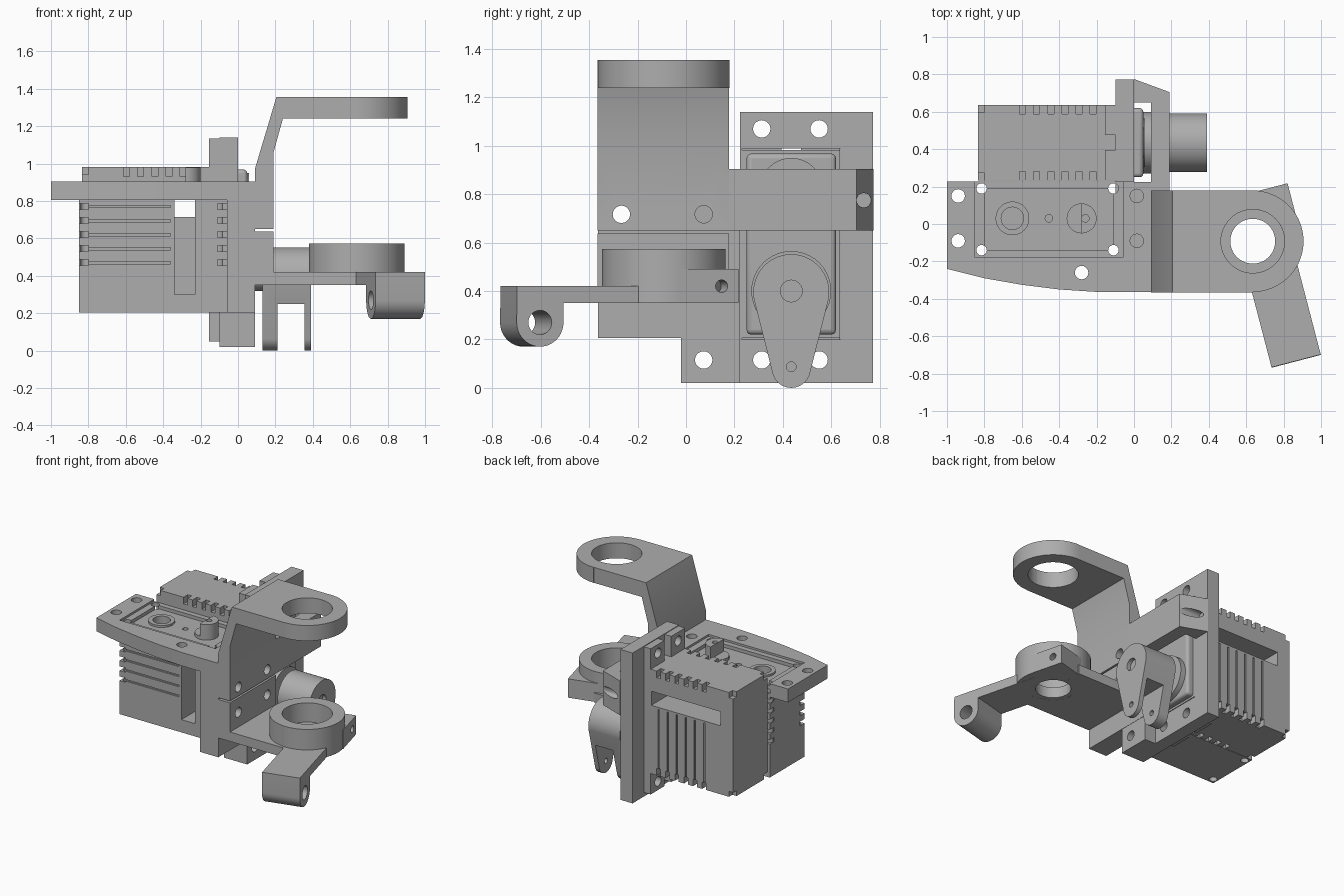
import bpy, bmesh, math
from mathutils import Matrix, Vector

if "Cube" in bpy.data.objects:
    bpy.data.objects.remove(bpy.data.objects["Cube"])

grey = bpy.data.materials.new("mid grey")
grey.use_nodes = True
grey.diffuse_color = (0.42, 0.42, 0.42, 1)
grey.node_tree.nodes["Principled BSDF"].inputs["Base Color"].default_value = grey.diffuse_color


# Each solid is a (profile points, axis, start, end) prism; profile axes follow cyclic pairs below
PAIR = {"x": (1, 2), "y": (0, 2), "z": (0, 1)}


def prism(points, axis, lo, hi):
    return (points, axis, lo, hi)


def box(x0, x1, y0, y1, z0, z1):
    return prism([(x0, y0), (x1, y0), (x1, y1), (x0, y1)], "z", z0, z1)


def arc(a, b, r, start=0, end=360, n=40):
    steps = n if end - start == 360 else n + 1
    angles = [math.radians(start + (end - start) * i / n) for i in range(steps)]
    return [(a + r * math.cos(t), b + r * math.sin(t)) for t in angles]


def rod(axis, a, b, r, lo, hi, n=40):
    return prism(arc(a, b, r, n=n), axis, lo, hi)


def solid_object(name, solids, matrix=None):
    bm = bmesh.new()
    for points, axis, lo, hi in solids:
        i, j = PAIR[axis]
        k = "xyz".index(axis)
        verts = []
        for a, b in points:
            co = Vector((0, 0, 0))
            co[i], co[j], co[k] = a, b, lo
            verts.append(bm.verts.new(co))
        face = bm.faces.new(verts)
        top = bmesh.ops.extrude_face_region(bm, geom=[face])["geom"]
        shift = Vector((0, 0, 0))
        shift[k] = hi - lo
        bmesh.ops.translate(bm, vec=shift, verts=[v for v in top if isinstance(v, bmesh.types.BMVert)])
    bmesh.ops.recalc_face_normals(bm, faces=bm.faces)
    if matrix:
        bm.transform(matrix)
    mesh = bpy.data.meshes.new(name)
    bm.to_mesh(mesh)
    bm.free()
    obj = bpy.data.objects.new(name, mesh)
    bpy.context.scene.collection.objects.link(obj)
    return obj


def part(name, solids, cuts=(), matrix=None):
    obj = solid_object(name, solids, matrix)
    bpy.context.view_layer.objects.active = obj
    if cuts:
        cutter = solid_object(name + "_cutter", cuts, matrix)
        cutter.hide_render = True
        mod = obj.modifiers.new("cut", "BOOLEAN")
        mod.operation, mod.solver, mod.use_self = "DIFFERENCE", "EXACT", True
        mod.object = cutter
        bpy.ops.object.modifier_apply(modifier=mod.name)
        bpy.data.objects.remove(cutter)
    obj.data.materials.clear()
    obj.data.materials.append(grey)
    bpy.ops.object.select_all(action="DESELECT")
    obj.select_set(True)
    bpy.ops.object.shade_smooth_by_angle(angle=math.radians(30))
    return obj


# Front servo: upright case with edge notches, thin grooves and a slot through it
AX0, AX1, AY0, AY1 = -0.85, -0.06, -0.18, 0.228
cuts = [box(-0.34, -0.23, -0.3, 0.3, 0.3, 0.81)]
for i in range(6):
    z = 0.47 + 0.075 * i
    for x in (AX0, AX1):
        for y in (AY0, AY1):
            cuts.append(box(x - 0.05, x + 0.05, y - 0.05, y + 0.05, z - 0.016, z + 0.016))
    cuts.append(box(AX0 + 0.04, -0.36, AY0 - 0.03, AY0 + 0.01, z - 0.006, z + 0.006))
cuts.append(box(-0.8, -0.11, -0.14, 0.19, 0.865, 1))
cuts += [rod("z", -0.65, 0.03, 0.06, 0.8, 1), rod("z", -0.455, 0.03, 0.02, 0.82, 1, 16)]
cuts += [rod("z", x, y, 0.028, 0.1, 1, 16) for x in (-0.815, -0.11) for y in (-0.14, 0.19)]
part("front_servo_case", [box(AX0, AX1, AY0, AY1, 0.205, 0.89)], cuts)
part("front_servo_collar", [rod("z", -0.65, 0.03, 0.09, 0.85, 0.88)],
     [rod("z", -0.65, 0.03, 0.06, 0.8, 1)])
part("front_servo_post", [rod("z", -0.28, 0.03, 0.08, 0.85, 0.98)],
     [box(-0.4, -0.28, -0.1, 0.2, 0.89, 1), rod("z", -0.26, 0.03, 0.02, 0.93, 1, 16)])

# Rear servo: the same case lying along x
BY0, BY1, BZ0, BZ1 = 0.232, 0.637, 0.205, 0.982
cuts = [box(-0.73, -0.16, 0.1, 0.8, 0.715, 0.82)]
for i in range(6):
    x = -0.595 + 0.075 * i
    for y in (BY0, BY1):
        for z in (BZ0, BZ1):
            cuts.append(box(x - 0.016, x + 0.016, y - 0.05, y + 0.05, z - 0.05, z + 0.05))
    cuts.append(box(x - 0.006, x + 0.006, BY1 - 0.01, BY1 + 0.03, 0.24, 0.7))
for y in (BY0, BY1):
    for z in (BZ0, BZ1):
        cuts.append(box(-0.9, -0.8, y - 0.04, y + 0.04, z - 0.04, z + 0.04))
part("rear_servo_case", [box(-0.835, 0, BY0, BY1, BZ0, BZ1)], cuts)
cover = part("rear_servo_cover", [box(-0.02, 0.05, 0.25, 0.62, 0.22, 0.968)])
mod = cover.modifiers.new("soft edges", "BEVEL")
mod.width, mod.segments = 0.02, 3
part("rear_servo_gear_cap", [rod("x", 0.435, 0.4, 0.165, 0.04, 0.09),
                             rod("x", 0.435, 0.4, 0.08, 0.08, 0.14),
                             rod("x", 0.435, 0.82, 0.13, 0.04, 0.06)])

# Rear servo mounting tabs
SCREWS = [(y, z) for y in (0.313, 0.55) for z in (0.115, 1.07)]
tabs = [box(-0.155, -0.1, y0, y1, z0, z1)
        for y0, y1 in ((BY0, 0.395), (0.475, BY1)) for z0, z1 in ((0.05, 0.21), (0.975, 1.135))]
part("rear_servo_tabs", tabs, [rod("x", y, z, 0.036, -0.3, 0.3, 20) for y, z in SCREWS])

# Rear frame around the lying servo, and its foot block
part("rear_frame", [box(-0.1, 0, 0.224, 0.772, 0.02, 1.14)],
     [box(-0.3, 0.3, 0.231, 0.638, 0.2, 0.988)]
     + [rod("x", y, z, 0.036, -0.3, 0.3, 20) for y, z in SCREWS])
part("foot_block", [box(-0.1, 0.09, -0.02, 0.224, 0.02, 0.205)],
     [rod("x", 0.073, 0.115, 0.036, -0.3, 0.3, 20)])

# Curved-edge top plate
outline = [(-1, -0.24), (-0.8, -0.29), (-0.6, -0.325), (-0.4, -0.35), (-0.2, -0.363),
           (0, -0.363), (0, 0.228), (-1, 0.228)]
holes = [(-0.94, 0.15), (-0.94, -0.09), (-0.28, -0.26)]
part("top_plate", [prism(outline, "z", 0.805, 0.905)],
     [box(AX0, 0.1, AY0, 0.4, 0.7, 1), box(AX1, 0.1, -0.5, 0.4, 0.7, 1)]
     + [rod("z", x, y, 0.036, 0.7, 1, 20) for x, y in holes])

# Upright wall joining the two mounts
WALL_HOLES = [rod("x", y, z, 0.036, -0.3, 0.3, 20) for y in (-0.267, 0.073) for z in (0.53, 0.717)]
part("upright_wall", [box(AX1, 0.092, -0.363, 0.224, 0.205, 0.905)],
     WALL_HOLES + [rod("z", 0.015, y, 0.036, 0.8, 1, 20) for y in (-0.09, 0.15)])

# Upper arm: bent strip with a rounded end and a ring hole
CX, CY = 0.635, -0.092
bend = [(0.09, 0.65), (0.19, 0.65), (0.19, 1.06), (0.24, 1.24), (CX, 1.24),
        (CX, 1.355), (0.205, 1.355), (0.09, 0.97)]
part("upper_arm_strip", [prism(bend, "y", -0.365, 0.178)],
     WALL_HOLES + [rod("z", CX, CY, 0.17, 1.1, 1.5, 48)])
part("upper_arm_end", [prism(arc(CX, CY, 0.2715, -90, 90), "z", 1.24, 1.355)],
     [rod("z", CX, CY, 0.17, 1.1, 1.5, 48)])

# Strap bracing the upper arm to the rear frame
strap = [(0.09, 0.17), (0.19, 0.17), (0.19, 0.705), (0, 0.775), (0, 0.65), (0.09, 0.65)]
part("side_strap", [prism(strap, "z", 0.65, 0.905)], [rod("x", 0.735, 0.775, 0.03, 0.02, 0.3, 20)])

# Lower arm: upright foot, flat arm and bearing cup
part("lower_arm", [box(0.09, 0.19, -0.365, 0.178, 0.35, 0.637),
                   box(0.09, CX, -0.365, 0.178, 0.35, 0.42)],
     WALL_HOLES + [rod("z", CX, CY, 0.15, 0.2, 0.8, 48)])
part("bearing_cup", [rod("z", CX, CY, 0.255, 0.351, 0.573, 64)],
     [rod("z", CX, CY, 0.17, 0.43, 0.8, 48), rod("z", CX, CY, 0.12, 0.2, 0.8, 48)])

# Tilted tail and clamp block, built around the cup centre then rotated
tilt = Matrix.Translation((CX, CY, 0)) @ Matrix.Rotation(math.radians(14.6), 4, "Z")
bore = rod("z", 0, 0, 0.17, 0.2, 0.8, 48)
part("tail_arm", [box(-0.073, 0.199, -0.678, 0, 0.35, 0.42)], [bore], tilt)
lug = arc(-0.58, 0.27, 0.1, 180, 360, 20) + [(-0.48, 0.42), (-0.678, 0.42)]
part("tail_lug", [prism(lug, "x", -0.073, 0.199)], [rod("x", -0.58, 0.27, 0.05, -0.3, 0.4, 28)], tilt)
part("clamp_block", [box(0, 0.258, 0, 0.253, 0.35, 0.49)],
     [bore, rod("x", 0.18, 0.42, 0.026, 0.05, 0.4, 16)], tilt)

# Forked horn on the rear servo shaft
horn = arc(0.435, 0.395, 0.157, -10, 190) + arc(0.435, 0.08, 0.08, 190, 350, 24)
part("forked_horn", [prism(horn, "x", 0.13, 0.39)],
     [box(0.21, 0.355, 0.2, 0.7, -0.1, 0.25), rod("x", 0.435, 0.087, 0.02, 0, 0.5, 16),
      rod("x", 0.435, 0.4, 0.045, 0.36, 0.5, 24)])
